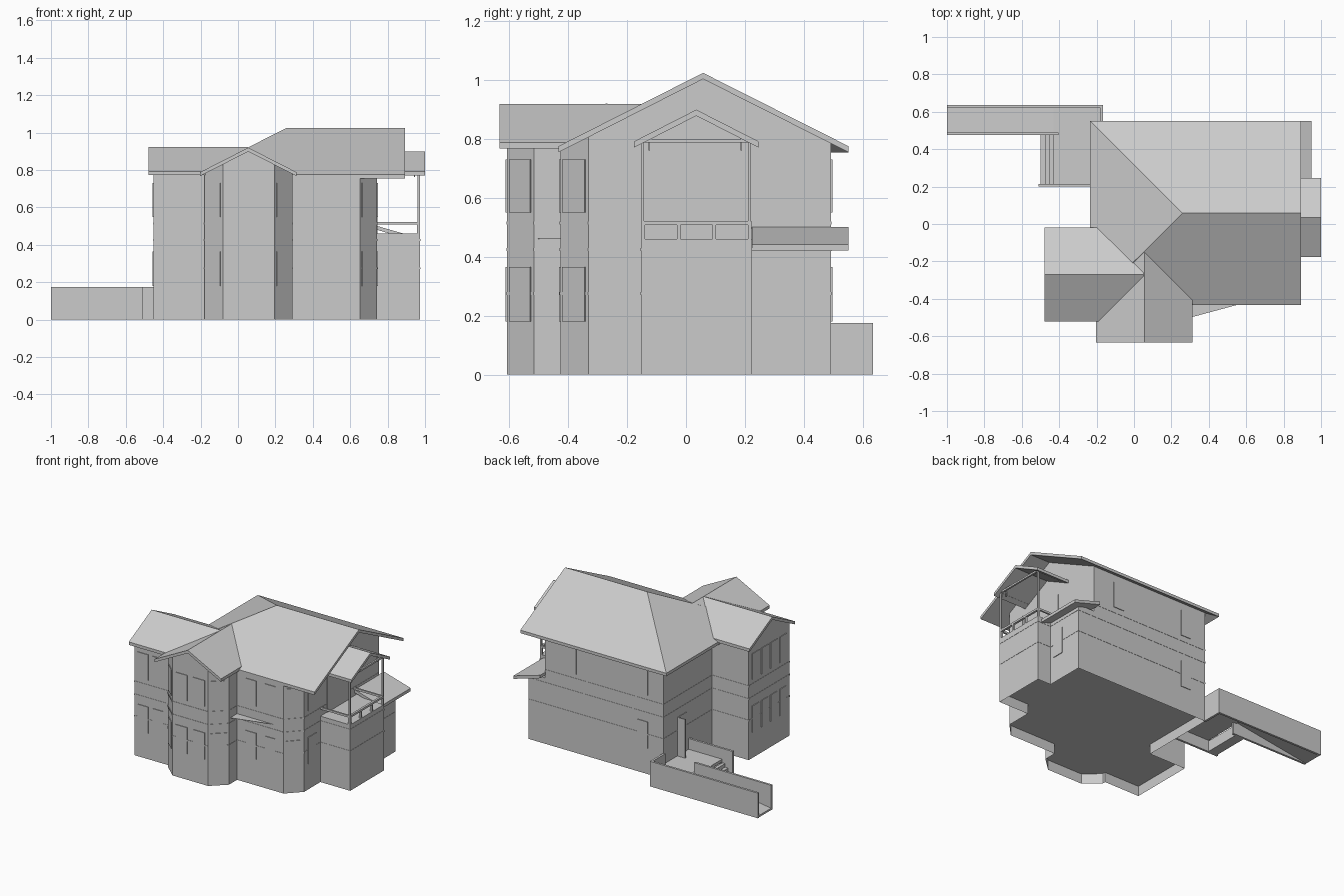
import bpy, bmesh
from math import radians
from mathutils import Matrix, Vector

cube = bpy.data.objects.get("Cube")
if cube:
    bpy.data.objects.remove(cube)

grey = bpy.data.materials.new("plain_grey")
grey.use_nodes = True
grey.diffuse_color = (0.6, 0.6, 0.6, 1)
grey.node_tree.nodes["Principled BSDF"].inputs["Base Color"].default_value = (0.6, 0.6, 0.6, 1)

SLOPE = 0.51
THICK = 0.021


def finish(name, bm, recalc=True):
    if recalc:
        bmesh.ops.recalc_face_normals(bm, faces=bm.faces[:])
    mesh = bpy.data.meshes.new(name)
    bm.to_mesh(mesh)
    bm.free()
    mesh.materials.append(grey)
    obj = bpy.data.objects.new(name, mesh)
    bpy.context.collection.objects.link(obj)
    return obj


def walls(bm, outline, z0, z1):
    """Vertical faces around an outline."""
    n = len(outline)
    low = [bm.verts.new((x, y, z0)) for x, y in outline]
    top = [bm.verts.new((x, y, z1)) for x, y in outline]
    for i in range(n):
        j = (i + 1) % n
        bm.faces.new((low[i], low[j], top[j], top[i]))
    return low, top


def slab(name, verts, faces, thick=THICK):
    """Sheet of faces thickened straight down."""
    bm = bmesh.new()
    vs = [bm.verts.new(v) for v in verts]
    fs = [bm.faces.new([vs[i] for i in f]) for f in faces]
    ext = bmesh.ops.extrude_face_region(bm, geom=fs, use_keep_orig=True)
    for v in ext["geom"]:
        if isinstance(v, bmesh.types.BMVert):
            v.co.z -= thick
    return finish(name, bm)


def box(name, x0, x1, y0, y1, z0, z1):
    bm = bmesh.new()
    low, top = walls(bm, [(x0, y0), (x1, y0), (x1, y1), (x0, y1)], z0, z1)
    bm.faces.new(low)
    bm.faces.new(top)
    return finish(name, bm)


def gable_roof(name, along, mid, half, a, b, ridge):
    """Two-sided roof whose ridge runs along x or y from a to b."""
    eave = ridge - half * SLOPE
    pts = [(s, t, z) for s in (a, b)
           for t, z in ((mid - half, eave), (mid, ridge), (mid + half, eave))]
    if along == "y":
        pts = [(t, s, z) for s, t, z in pts]
    slab(name, pts, [(0, 1, 4, 3), (1, 2, 5, 4)])


def gable_walls(name, outline, along, mid, ridge, hip=None):
    """Upper walls trimmed to the underside of a pitched roof."""
    bm = bmesh.new()
    walls(bm, outline, 0.44, 1.2)
    centre = Vector((0, mid, ridge - THICK / 2))
    normals = [Vector((0, s * SLOPE, 1)) for s in (1, -1)]
    if along == "y":
        centre = Vector((mid, 0, ridge - THICK / 2))
        normals = [Vector((s * SLOPE, 0, 1)) for s in (1, -1)]
    planes = [(centre, n) for n in normals]
    if hip is not None:
        planes.append((Vector((hip, mid, ridge - THICK / 2)), Vector((-SLOPE, 0, 1))))
    for co, no in planes:
        bmesh.ops.bisect_plane(bm, geom=bm.verts[:] + bm.edges[:] + bm.faces[:],
                               plane_co=co, plane_no=no, clear_outer=True)
    finish(name, bm, False)


# Ground storey, hollow below the floor
left_part = [(-.17, .493), (-.17, -.045), (-.453, -.045), (-.453, -.497), (-.18, -.497)]
front_part = [(-.18, -.517), (-.08, -.608), (.195, -.608), (.292, -.517)]
right_part = [(.292, -.427), (.652, -.427), (.743, -.332)]
balcony_part = [(.743, -.152), (.973, -.152), (.973, .222), (.87, .222), (.87, .493)]
upper_outline = left_part + front_part + right_part + [(.743, .493)]
base_outline = left_part + front_part + right_part + balcony_part

bm = bmesh.new()
low, top = walls(bm, base_outline, 0, 0.46)
bm.faces.new(top)
finish("ground_storey", bm)
bm = bmesh.new()
bm.faces.new([bm.verts.new((x, y, 0.07)) for x, y in reversed(base_outline)])
finish("ground_floor", bm, False)

# Upper storey masses
gable_walls("main_upper_walls", right_part[1:] + [(.743, .493), (-.17, .493), (-.17, -.427)],
            "x", .058, 1.025, .26)
gable_walls("front_wing_upper_walls", [(-.18, -.3)] + front_part + [(.292, -.3)], "y", .055, .92)
gable_walls("left_wing_upper_walls", left_part[2:4] + [(-.1, -.497), (-.1, -.045)],
            "x", -.27, .922)

# Thin belt courses
for name, outline, z in (("lower_belt", base_outline, .27), ("middle_belt", base_outline, .42),
                         ("upper_belt", upper_outline, .51)):
    bm = bmesh.new()
    walls(bm, outline, z, z + .01)
    mod = finish(name, bm).modifiers.new("thickness", "SOLIDIFY")
    mod.thickness = .005
    mod.offset = 0

# Roofs
eave = .776
slab("main_roof",
     [(-.234, -.433, eave), (.894, -.433, eave), (.894, .058, 1.025),
      (.26, .058, 1.025), (.894, .552, eave), (-.234, .552, eave)],
     [(0, 1, 2, 3), (3, 2, 4, 5), (0, 3, 5)])
gable_roof("front_wing_roof", "y", .055, .257, -.634, -.15, .92)
gable_roof("left_wing_roof", "x", -.27, .252, -.478, .05, .922)
gable_roof("balcony_roof", "x", .035, .212, .74, 1.0, .9)

# Canopies
slab("side_canopy", [(.74, .225, .502), (.948, .225, .442), (.948, .552, .442), (.74, .552, .502)],
     [(0, 1, 2, 3)])
slab("front_canopy", [(.29, -.503, .462), (.58, -.425, .462), (.29, -.425, .462)],
     [(0, 1, 2)], .002)

# Balcony rails, posts and roof beams
box("balcony_front_rail", .958, .973, -.152, .222, .508, .522)
for side, y in (("right", -.152), ("left", .21)):
    box(side + "_balcony_rail", .74, .973, y, y + .012, .508, .522)
    box(side + "_roof_post", .961, .973, y, y + .01, .51, .8)
    box(side + "_roof_side_beam", .74, .973, y, y + .01, .788, .8)
for i in range(4):
    y = -.152 + i * .1207
    box(f"rail_post_{i + 1}", .958, .973, y, y + .012, .46, .51)
for i, y in enumerate((-.127, .185)):
    box(f"beam_end_{i + 1}", .94, .946, y, y + .005, .762, .81)
box("roof_front_beam", .961, .973, -.152, .22, .788, .8)

# Windows as thin plates: x, y, facing angle, width
tall = (.18, .365)
high = (.55, .73)
both = [(-.01, -.608, 0, .09), (.125, -.608, 0, .09), (-.13, -.5625, -42.3, .1),
        (.2435, -.5625, 43.2, .105), (.6975, -.3795, 46.2, .105), (.4, -.427, 0, .08),
        (.55, -.427, 0, .08), (-.385, -.497, 0, .08), (-.27, -.497, 0, .08),
        (.743, -.245, 90, .09), (-.01, .493, 0, .08)]
both += [(-.453, -.42 + i * .1, 90, .075) for i in range(4)]
rows = [(w, r) for w in both for r in (tall, high)]
rows += [((.87, .297, 90, .085), tall), ((.54, .493, 0, .08), high)]
for i, ((x, y, angle, width), (z0, z1)) in enumerate(rows):
    pane = box(f"window_{i + 1}", -width / 2, width / 2, -.0045, .0045, z0, z1)
    pane.data.transform(Matrix.Translation((x, y, 0)) @ Matrix.Rotation(radians(angle), 4, "Z"))
box("balcony_door", .74, .747, -.08, .15, .46, .73)

# Entrance with an open door leaf
box("entrance_opening", -.173, -.167, .24, .33, .1, .37)
box("entrance_door_leaf", -.23, -.17, .33, .338, .1, .37)

# Ramp, landing and steps
box("ramp_outer_wall", -1, -.165, .62, .635, 0, .175)
box("ramp_inner_wall", -1, -.405, .475, .49, 0, .175)
box("ramp_end_wall", -.18, -.165, .485, .625, 0, .175)
box("landing_wall", -.51, -.17, .2, .215, 0, .175)
slab("ramp_floor", [(-1, .485, .015), (-.43, .485, .1), (-.43, .625, .1), (-1, .625, .015)],
     [(0, 1, 2, 3)], .013)
box("landing", -.43, -.17, .21, .625, .08, .1)
for i in range(3):
    box(f"step_{i + 1}", -.5 + i * .024, -.43, .21, .48, i * .025, (i + 1) * .025)
